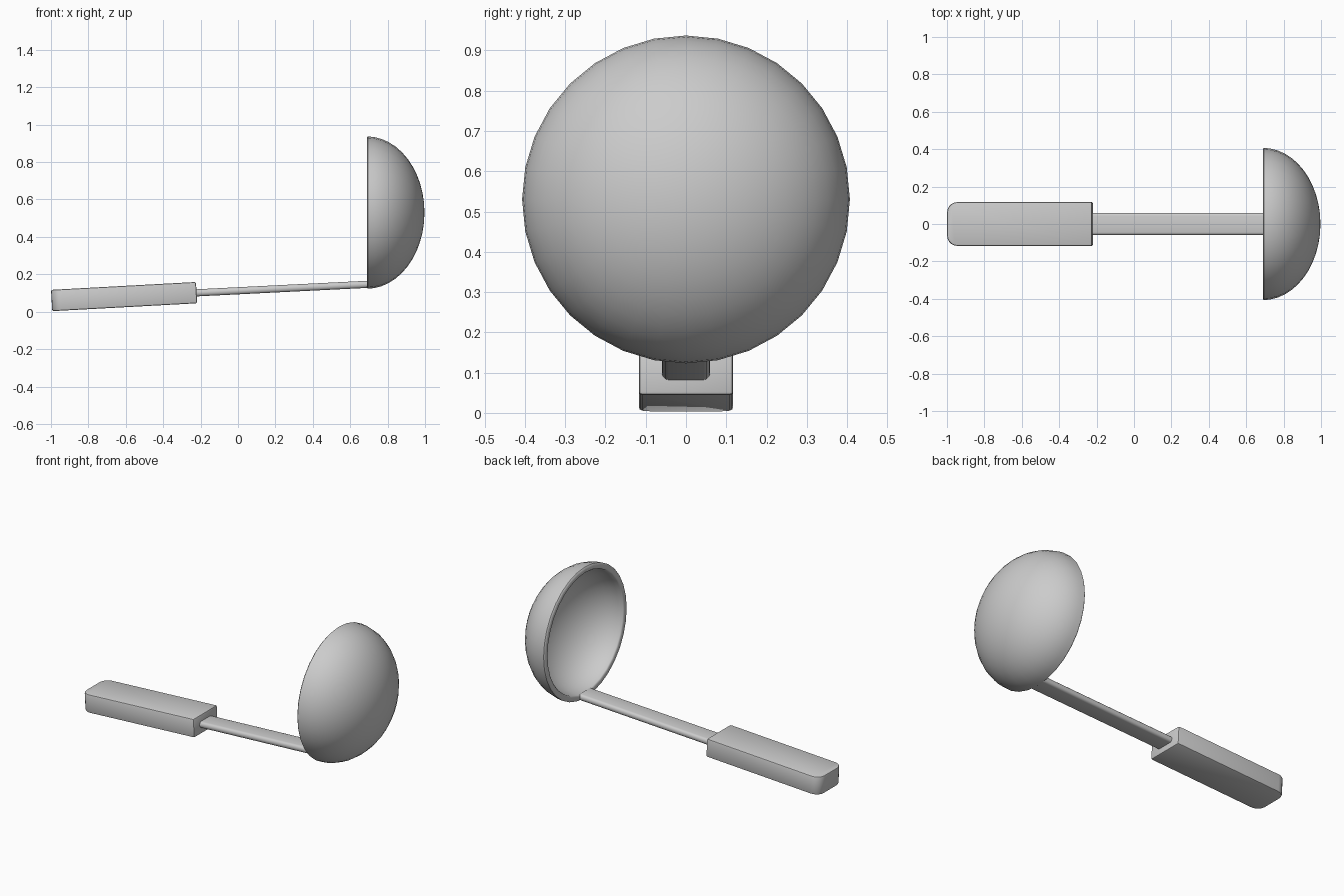
import bpy, bmesh, math
from mathutils import Matrix, Vector

if "Cube" in bpy.data.objects:
    bpy.data.objects.remove(bpy.data.objects["Cube"])

TILT = math.radians(3.1)


def finish(bm, name, angle):
    bmesh.ops.recalc_face_normals(bm, faces=bm.faces)
    me = bpy.data.meshes.new(name)
    bm.to_mesh(me)
    bm.free()
    ob = bpy.data.objects.new(name, me)
    bpy.context.collection.objects.link(ob)
    bpy.ops.object.select_all(action='DESELECT')
    bpy.context.view_layer.objects.active = ob
    ob.select_set(True)
    bpy.ops.object.shade_smooth_by_angle(angle=math.radians(angle))
    return ob


def box(size):
    bm = bmesh.new()
    bmesh.ops.create_cube(bm, size=1, matrix=Matrix.Diagonal((*size, 1)))
    return bm


def round_edges(bm, test, width, segments):
    edges = [e for e in bm.edges if test(e)]
    bmesh.ops.bevel(bm, geom=edges, offset=width, segments=segments,
                    profile=0.5, affect='EDGES')


def along(e, axis):
    d = e.verts[1].co - e.verts[0].co
    return abs(d[axis]) > 0.99 * d.length


# Grip: block with a rounded butt end and softened edges
bm = box((0.776, 0.234, 0.114))
round_edges(bm, lambda e: along(e, 2) and e.verts[0].co.x < 0, 0.055, 5)
round_edges(bm, lambda e: e.calc_face_angle(0) > math.radians(60), 0.008, 2)
grip = finish(bm, "grip", 35)
grip.location = (-0.609, 0, 0.081)
grip.rotation_euler.y = -TILT

# Shaft: flat bar with rounded long edges, running into the bowl rim
bm = box((0.95, 0.12, 0.038))
round_edges(bm, lambda e: along(e, 0), 0.016, 3)
shaft = finish(bm, "shaft", 50)
shaft.location = (0.222, 0, 0.123)
shaft.rotation_euler.y = -TILT * 0.92

# Bowl: half-ellipsoid shell, lathed around the x axis
R, DEPTH, WALL, RINGS = 0.407, 0.308, 0.036, 12
arc = [i / RINGS * math.pi / 2 for i in range(RINGS + 1)]
outer = [(DEPTH * math.sin(a), R * math.cos(a)) for a in arc]
inner = [((DEPTH - WALL) * math.sin(a), (R - WALL) * math.cos(a)) for a in arc]
outer[0], inner[0] = (0.006, R), (0.006, R - WALL)
profile = outer[::-1] + [(0, R - 0.006), (0, R - WALL + 0.006)] + inner
bm = bmesh.new()
verts = [bm.verts.new((x, 0, r)) for x, r in profile]
edges = [bm.edges.new(p) for p in zip(verts, verts[1:])]
bmesh.ops.spin(bm, geom=verts + edges, cent=(0, 0, 0), axis=(1, 0, 0),
               angle=math.tau, steps=32, use_merge=True)
bmesh.ops.remove_doubles(bm, verts=bm.verts, dist=1e-4)
bowl = finish(bm, "bowl", 50)
bowl.location = Vector((0.689, 0, 0.53))
